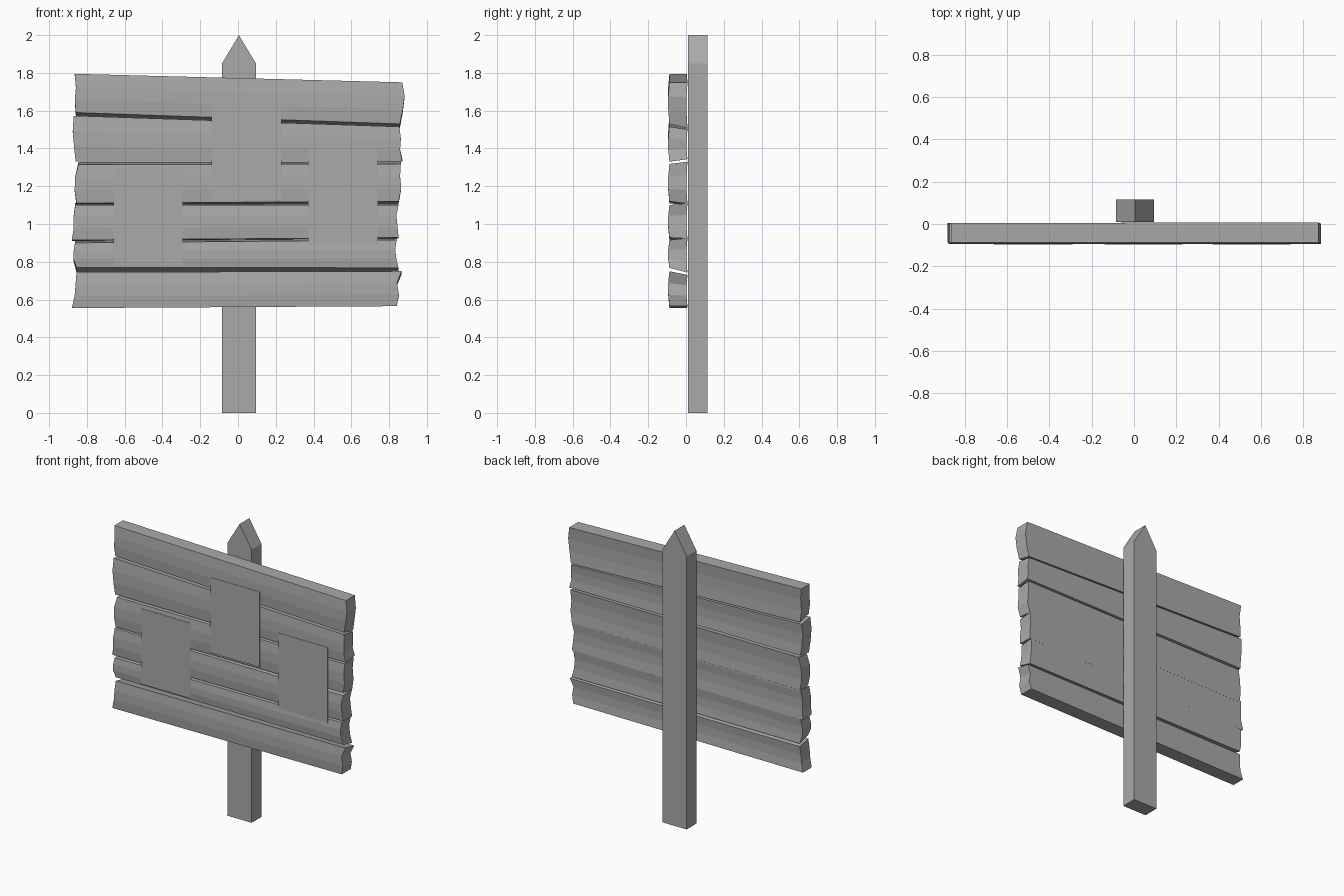
import bpy, bmesh

cube = bpy.data.objects.get("Cube")
if cube:
    bpy.data.objects.remove(cube, do_unlink=True)

grey = bpy.data.materials.new("weathered grey")
grey.use_nodes = True
colour = (0.4, 0.4, 0.4, 1)
grey.diffuse_color = colour
grey.node_tree.nodes["Principled BSDF"].inputs["Base Color"].default_value = colour


def finish(name, bm):
    bmesh.ops.recalc_face_normals(bm, faces=bm.faces)
    mesh = bpy.data.meshes.new(name)
    bm.to_mesh(mesh)
    bm.free()
    mesh.materials.append(grey)
    obj = bpy.data.objects.new(name, mesh)
    bpy.context.collection.objects.link(obj)


def prism(name, outline, y_front, y_back):
    """Extrude an outline in x and z from front to back."""
    bm = bmesh.new()
    face = bm.faces.new([bm.verts.new((x, y_front, z)) for x, z in outline])
    made = bmesh.ops.extrude_face_region(bm, geom=[face])["geom"]
    moved = [v for v in made if isinstance(v, bmesh.types.BMVert)]
    bmesh.ops.translate(bm, verts=moved, vec=(0, y_back - y_front, 0))
    finish(name, bm)


def plank(name, left_z, right_z, left_x, right_x, drop):
    """Stack level rings from bottom to top, with ragged ends and a slight bow."""
    bm = bmesh.new()
    rings = []
    last = len(left_x) - 1
    for i in range(last + 1):
        t = i / last
        zl = left_z[0] + t * (left_z[1] - left_z[0])
        zr = right_z[0] + t * (right_z[1] - right_z[0])
        dz = drop[0] + t * (drop[1] - drop[0])
        bow = 0.006 if 0 < i < last else 0
        xl, xr = left_x[i], right_x[i]
        corners = ((xl, -0.088 - bow, zl), (xr, -0.088 - bow, zr),
                   (xr, 0.008 - bow, zr + dz), (xl, 0.004 - bow, zl + dz))
        rings.append([bm.verts.new(c) for c in corners])
    for low, high in zip(rings, rings[1:]):
        for a in range(4):
            b = (a + 1) % 4
            bm.faces.new((low[a], low[b], high[b], high[a]))
    bm.faces.new(rings[0])
    bm.faces.new(rings[-1])
    finish(name, bm)


# Pointed post behind the board
prism("post", [(-0.085, 0), (0.095, 0), (0.095, 1.85), (0.005, 2), (-0.085, 1.85)],
      0.01, 0.115)

# Six planks, bottom to top: end heights, ragged end outlines, back edge drop
planks = [
    ((0.555, 0.745), (0.565, 0.75), (-0.88, -0.865, -0.86, -0.855),
     (0.84, 0.852, 0.842, 0.865), (0, -0.02)),
    ((0.77, 0.90), (0.768, 0.915), (-0.855, -0.87, -0.87, -0.862),
     (0.85, 0.838, 0.832, 0.84), (-0.025, 0.01)),
    ((0.915, 1.10), (0.928, 1.10), (-0.88, -0.87, -0.87, -0.862),
     (0.85, 0.845, 0.838, 0.85), (-0.005, 0.01)),
    ((1.11, 1.315), (1.12, 1.318), (-0.855, -0.865, -0.862, -0.845),
     (0.85, 0.864, 0.858, 0.862), (-0.012, 0.012)),
    ((1.33, 1.573), (1.33, 1.515), (-0.86, -0.868, -0.875, -0.87),
     (0.87, 0.858, 0.862, 0.855), (0.013, -0.015)),
    ((1.59, 1.795), (1.53, 1.75), (-0.858, -0.864, -0.858, -0.865),
     (0.857, 0.872, 0.882, 0.87), (-0.022, 0)),
]
for number, data in enumerate(planks, 1):
    plank(f"plank_{number}", *data)

# Three notices pinned to the front
for side, x, z in (("right", -0.66, 0.78), ("middle", -0.14, 1.13), ("left", 0.37, 0.89)):
    prism(f"notice_{side}", [(x, z), (x + 0.37, z), (x + 0.37, z + 0.51), (x, z + 0.51)],
          -0.0965, -0.094)
